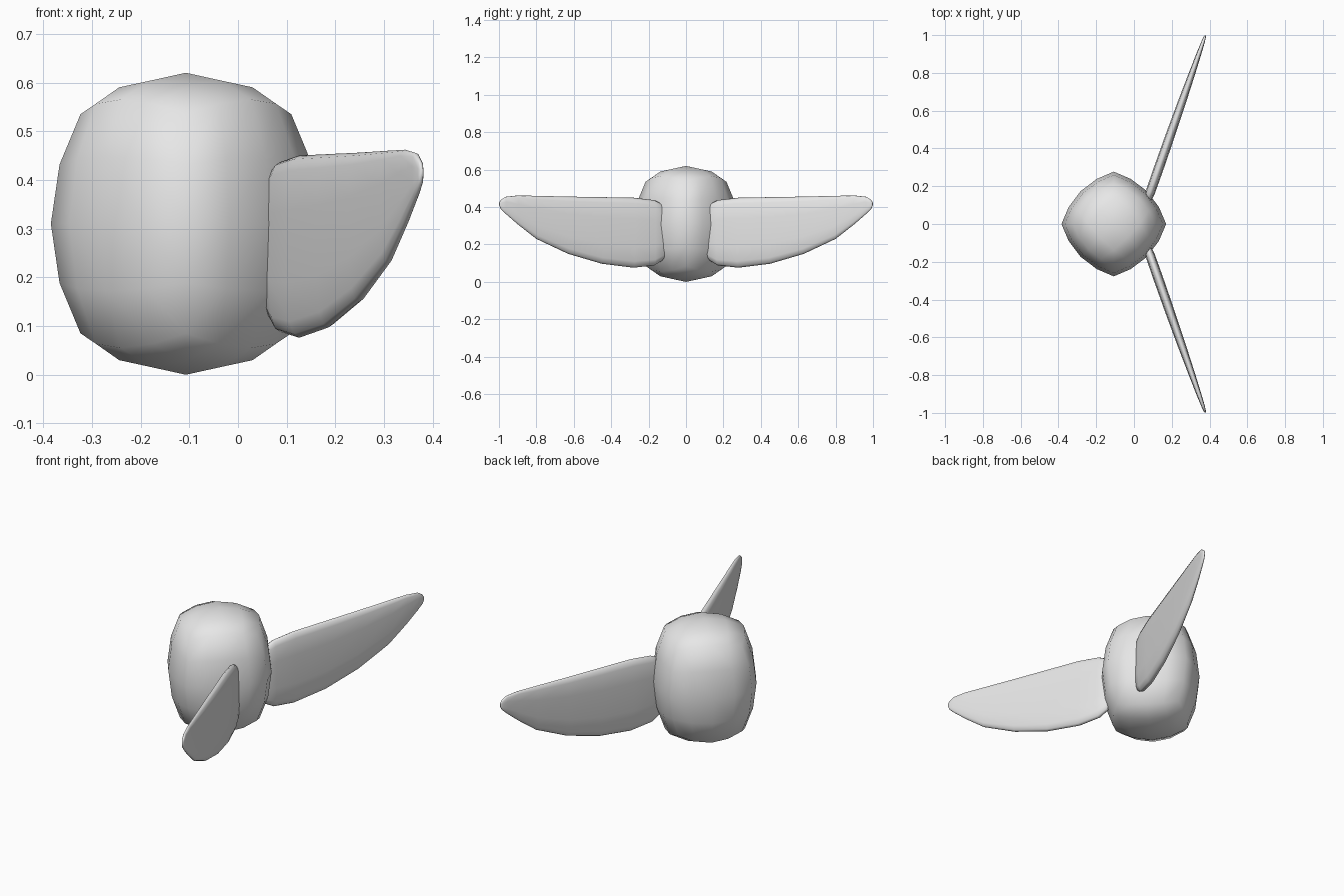
import bpy, bmesh, math
from mathutils import Matrix, Vector

if "Cube" in bpy.data.objects:
    bpy.data.objects.remove(bpy.data.objects["Cube"])

grey = bpy.data.materials.new("plain_grey")
grey.diffuse_color = (0.8, 0.8, 0.8, 1)
grey.use_nodes = True
grey.node_tree.nodes["Principled BSDF"].inputs["Base Color"].default_value = grey.diffuse_color


def finish(name, bm):
    bmesh.ops.remove_doubles(bm, verts=bm.verts, dist=1e-5)
    bmesh.ops.recalc_face_normals(bm, faces=bm.faces)
    for f in bm.faces:
        f.smooth = True
    me = bpy.data.meshes.new(name)
    bm.to_mesh(me)
    bm.free()
    me.materials.append(grey)
    ob = bpy.data.objects.new(name, me)
    bpy.context.collection.objects.link(ob)
    return ob


# Hub: rounded box, four quads along each side, standing on its vertical corner
def rounded(u, v, w):
    u2, v2, w2 = u * u, v * v, w * w
    return Vector((
        u * (0.247 - 0.051 * v2 - 0.057 * w2 + 0.014 * v2 * w2),
        v * (0.247 - 0.051 * u2 - 0.057 * w2 + 0.014 * u2 * w2),
        w * (0.31 - 0.055 * (u2 + v2) + 0.025 * u2 * v2)))


bm = bmesh.new()
steps = (-1, -0.54, 0, 0.54, 1)
for axis in range(3):
    for side in (-1, 1):
        grid = []
        for a in steps:
            row = []
            for b in steps:
                p = [a, b]
                p.insert(axis, side)
                row.append(bm.verts.new(rounded(*p)))
            grid.append(row)
        for i in range(4):
            for j in range(4):
                bm.faces.new((grid[i][j], grid[i + 1][j],
                              grid[i + 1][j + 1], grid[i][j + 1]))
bm.transform(Matrix.Translation((-0.107, 0, 0.31)) @ Matrix.Rotation(math.pi / 4, 4, 'Z'))
finish("hub", bm)

# Blade stations: distance outwards, bottom height, top height, half thickness
stations = [
    (0.10, 0.16, 0.37, 0.012), (0.125, 0.115, 0.415, 0.021),
    (0.17, 0.088, 0.437, 0.025), (0.28, 0.076, 0.45, 0.026),
    (0.45, 0.097, 0.453, 0.025), (0.63, 0.15, 0.456, 0.022),
    (0.80, 0.23, 0.46, 0.017), (0.90, 0.308, 0.462, 0.013),
    (0.965, 0.365, 0.455, 0.009), (0.99, 0.39, 0.438, 0.006),
    (0.998, 0.408, 0.425, 0.003)]
# Section: flat cheeks with rounded edges (height fraction, thickness fraction)
half = [(0.02, 0.45), (0.09, 0.8), (0.3, 1), (0.7, 1), (0.92, 0.8), (0.98, 0.45)]
section = [(0, 0)] + half + [(1, 0)] + [(h, -t) for h, t in reversed(half)]
across = Vector((0.944, -0.331, 0))

bm = bmesh.new()
rings = []
for y, low, high, thick in stations:
    base = Vector((0.08 + 0.351 * (y - 0.15), y, 0))
    rings.append([bm.verts.new(base + across * (t * thick)
                               + Vector((0, 0, low + (high - low) * h)))
                  for h, t in section])
n = len(section)
for r, s in zip(rings, rings[1:]):
    for i in range(n):
        bm.faces.new((r[i], r[(i + 1) % n], s[(i + 1) % n], s[i]))
bm.faces.new(rings[0])
bm.faces.new(rings[-1])
blade = finish("blades", bm)
mirror = blade.modifiers.new("mirror", 'MIRROR')
mirror.use_axis = (False, True, False)
